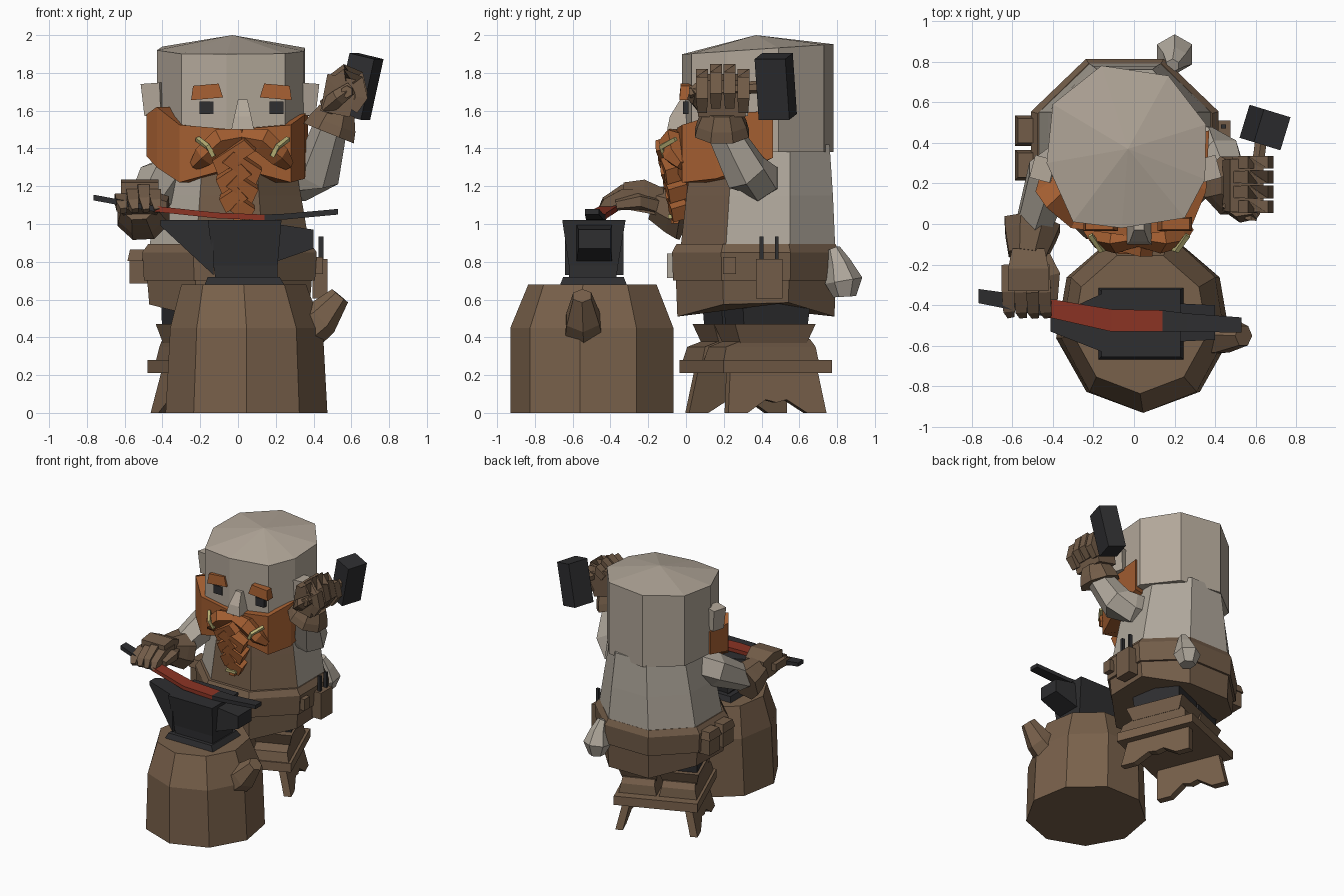
import bpy, bmesh, math
from mathutils import Vector, Euler

if "Cube" in bpy.data.objects:
    bpy.data.objects.remove(bpy.data.objects["Cube"])

def mat(name, *rgb):
    m = bpy.data.materials.new(name)
    lin = [((c / 255 + 0.055) / 1.055) ** 2.4 for c in rgb]
    m.diffuse_color = (*lin, 1)
    m.use_nodes = True
    m.node_tree.nodes["Principled BSDF"].inputs["Base Color"].default_value = m.diffuse_color
    return m

SKIN = mat("pale skin", 178, 167, 153)
SHIRT = mat("pale cloth", 175, 167, 155)
BROWN = mat("brown leather", 114, 92, 72)
WOOD = mat("wood", 121, 97, 75)
ORANGE = mat("ginger hair", 163, 94, 49)
DARK = mat("dark iron", 46, 46, 48)
RED = mat("hot metal", 140, 52, 36)
GOLD = mat("gold", 186, 178, 118)

def loft(name, rings, m, m2=None, rule=None):
    """Skin a list of equal point rings, cap both ends."""
    bm = bmesh.new()
    vs = [[bm.verts.new(p) for p in r] for r in rings]
    n = len(vs[0])
    for a, b in zip(vs, vs[1:]):
        for i in range(n):
            bm.faces.new((a[i], a[(i + 1) % n], b[(i + 1) % n], b[i]))
    bm.faces.new(vs[0][::-1])
    bm.faces.new(vs[-1])
    bmesh.ops.remove_doubles(bm, verts=bm.verts, dist=0.0005)
    bmesh.ops.recalc_face_normals(bm, faces=bm.faces)
    if rule:
        for f in bm.faces:
            f.material_index = int(rule(f.calc_center_median()))
    me = bpy.data.meshes.new(name)
    bm.to_mesh(me)
    bm.free()
    me.materials.append(m)
    if m2:
        me.materials.append(m2)
    ob = bpy.data.objects.new(name, me)
    bpy.context.collection.objects.link(ob)
    return ob

def ring(cx, cy, z, rx, ry, n=8, rot=22.5):
    a = [math.tau * i / n + math.radians(rot) for i in range(n)]
    return [(cx + rx * math.cos(t), cy + ry * math.sin(t), z) for t in a]

def rect(x0, x1, y0, y1, z):
    return [(x0, y0, z), (x1, y0, z), (x1, y1, z), (x0, y1, z)]

def rect_x(x, y0, y1, z0, z1):
    return [(x, y0, z0), (x, y1, z0), (x, y1, z1), (x, y0, z1)]

def box(name, c, s, m, rot=(0, 0, 0), taper=1.0):
    e = Euler([math.radians(a) for a in rot]).to_matrix()
    rs = []
    for z, t in ((-.5, 1), (.5, taper)):
        rs.append([Vector(c) + e @ Vector((x * s[0] * t, y * s[1] * t, z * s[2]))
                   for x, y in ((-.5, -.5), (.5, -.5), (.5, .5), (-.5, .5))])
    return loft(name, rs, m)

def tube(name, pts, radii, m, n=6):
    pts = [Vector(p) for p in pts]
    d = pts[-1] - pts[0]
    ref = Vector((0, 1, 0)) if abs(d.x) > max(abs(d.y), abs(d.z)) else Vector((1, 0, 0))
    rs = []
    for i, p in enumerate(pts):
        t = (pts[min(i + 1, len(pts) - 1)] - pts[max(i - 1, 0)]).normalized()
        u = (ref - t * ref.dot(t)).normalized()
        v = t.cross(u)
        rs.append([p + radii[i] * (u * math.cos(a) + v * math.sin(a))
                   for a in (math.tau * (k + .5) / n for k in range(n))])
    return loft(name, rs, m)

# tree stump with a branch stub
loft("stump", [ring(.045, -.485, 0, .435, .445, 9, 30), ring(.045, -.485, .45, .41, .445, 9, 30),
               ring(.03, -.485, .68, .335, .35, 9, 30)], WOOD)
tube("stump_branch", [(.33, -.54, .42), (.44, -.545, .50), (.54, -.55, .62)], [.12, .1, .055], WOOD, 6)

# anvil
loft("anvil_foot", [rect(-.18, .25, -.67, -.31, .67), rect(-.16, .22, -.65, -.33, .72)], DARK)
loft("anvil_body", [rect(-.12, .21, -.62, -.37, .71), rect(-.13, .21, -.62, -.36, .78),
                    rect(-.16, .23, -.655, -.32, 1.02)], DARK)
loft("anvil_horn", [rect_x(-.41, -.53, -.46, .99, 1.02), rect_x(-.13, -.64, -.33, .73, 1.02)], DARK)
loft("anvil_heel", [rect_x(.2, -.58, -.39, .8, 1.0), rect_x(.4, -.57, -.40, .87, .97)], DARK)

# blade with a hot middle
blade = [(-.765, -.39, -.32, 1.125), (-.44, -.455, -.365, 1.065), (-.11, -.53, -.42, 1.03),
         (.14, -.53, -.425, 1.02), (.26, -.53, -.44, 1.025), (.53, -.535, -.46, 1.05)]
loft("blade", [rect_x(x, a, b, z, z + .03) for x, a, b, z in blade], DARK, RED,
     lambda c: -.44 < c.x < .13)

# stool, boots and trousers: built square, then turned together
C = -.045
legs = [box("stool_seat", (0, 0, .245), (.62, .62, .07), WOOD)]
side = [(-.28, 0), (-.17, 0), (-.06, .07), (0, .055), (.06, .07), (.17, 0), (.28, 0), (.25, .22), (-.25, .22)]
for s in (-1, 1):
    legs.append(loft("stool_side", [[(s * (o + .05 * (1 - z / .22)), y, z) for y, z in side]
                                    for o in (.2, .255)], WOOD))
    x = s * .15
    legs.append(loft("boot_foot", [rect(x - .14, x + .14, -.30, .24, .28), rect(x - .125, x + .125, -.28, .23, .35),
                                   rect(x - .12, x + .12, -.17, .2, .39)], BROWN))
    legs.append(loft("boot_cuff", [rect(x - .125, x + .125, -.2, .18, .37),
                                   rect(x - .15, x + .15, -.24, .22, .47)], BROWN))
    legs.append(loft("trouser_leg", [rect(x - .13, x + .13, -.18, .18, .44),
                                     rect(x - .13, x + .15, -.2, .2, .66)], DARK))
for ob in legs:
    ob.location = (-.075, .37, 0)
    ob.rotation_euler.z = math.radians(22)

# skirt of the apron and the belt
skirt = [(px, py, z + .09 * math.sin(math.pi * min(1, max(0, py / .78))))
         for px, py, z in ring(C, .37, .51, .46, .45)]
loft("skirt", [skirt, ring(C, .37, .74, .475, .46)], BROWN)
loft("belt", [ring(C, .37, .70, .49, .475), ring(C, .37, .85, .50, .48),
              ring(C, .37, .895, .465, .455)], BROWN)
box("buckle", (C + .02, -.075, .78), (.15, .05, .13), SHIRT)

# torso, apron bib on its front faces
loft("torso", [ring(C, .38, .85, .465, .445), ring(C, .39, 1.15, .41, .42), ring(C, .40, 1.42, .355, .39)],
     SHIRT, BROWN, lambda c: c.y < .16 and c.x > -.2)

# belt bags and nails
for y in (.29, .46):
    box("left_pouch", (-.52, y, .75), (.11, .13, .13), BROWN)
    box("left_pouch_flap", (-.52, y, .835), (.13, .15, .06), BROWN, taper=.8)
box("right_pouch", (.435, .44, .71), (.08, .14, .21), BROWN)
for y in (.40, .48):
    box("nail", (.44, y, .87), (.025, .02, .13), DARK)
box("right_tool_loop", (.42, .23, .78), (.06, .07, .09), BROWN)
tube("back_sack", [(.2, .84, .615), (.2, .835, .70), (.2, .81, .79), (.19, .78, .87)],
     [.06, .1, .065, .035], SHIRT, 6)

# head
outline = [(-.30, .01), (-.06, -.02), (.25, .03), (.35, .22), (.355, .49), (.17, .73),
           (-.16, .78), (-.40, .59), (-.43, .3)]
loft("head", [[(x, y, 1.38) for x, y in outline], [(x, y, 1.9 + .05 * y / .75) for x, y in outline],
              [(-.03, .37, 2.0)] * 9], SKIN)
for x, s in ((-.445, -1), (.36, 1)):
    box("ear", (x, .27, 1.66), (.09, .1, .17), SKIN, (0, s * 4, s * 15), 1.15)
loft("nose", [rect(-.035, .085, -.10, .03, 1.50), rect(-.02, .07, -.085, .03, 1.57),
              rect(0, .05, -.03, .03, 1.66)], SKIN)
for s in (-1, 1):
    x = .018 + s * .185
    box("eye", (x, -.002, 1.615), (.075, .03, .065), DARK)
    box("eyebrow", (x, -.0, 1.70), (.17, .07, .075), ORANGE, (0, s * 5, 0), .8)

# beard shell from ear to ear
shell = [(-.44, .32, 1.38, 1.56), (-.485, .16, 1.36, 1.58), (-.43, .08, 1.3, 1.62), (-.31, -.02, 1.22, 1.525),
         (-.02, -.06, 1.30, 1.5), (.28, -.02, 1.22, 1.525), (.355, .16, 1.24, 1.58), (.37, .46, 1.35, 1.60)]
loft("beard", [[(x, y, a), (x, y, b), (x * .75 - .01, y * .7 + .12, b), (x * .75 - .01, y * .7 + .12, a)]
               for x, y, a, b in shell], ORANGE)

# moustache, braid and gold rings
for s in (-1, 1):
    tube("moustache", [(.02, -.06, 1.46), (.02 + s * .11, -.075, 1.44), (.02 + s * .2, -.06, 1.36),
                       (.02 + s * .25, -.02, 1.31)], [.05, .07, .06, .03], ORANGE, 5)
    x = .025 + s * .195
    tube("moustache_ring", [(x - s * .04, -.115, 1.36), (x - s * .01, -.13, 1.41), (x + s * .045, -.055, 1.45)],
         [.016] * 3, GOLD, 4)
for i in range(6):
    w = .24 - .025 * i
    s = 1 if i % 2 else -1
    box("braid_knot", (s * .025, -.07 + .006 * i, 1.375 - .058 * i), (w, .15 - .01 * i, .08), ORANGE,
        (20, s * 32, s * 15), .85)
box("braid_ring", (0, -.06, 1.04), (.085, .07, .02), GOLD)
box("braid_tip", (0, -.06, 1.022), (.05, .04, .04), ORANGE)

# left arm and the glove holding the blade
tube("left_sleeve", [(-.28, .32, 1.27), (-.42, .23, 1.22), (-.5, -.02, 1.08)], [.13, .125, .095], SHIRT)
tube("left_cuff", [(-.50, .0, 1.05), (-.51, -.06, 1.07), (-.525, -.16, 1.11)], [.15, .135, .1], BROWN, 8)
loft("left_palm", [[(x, y, z) for x, z in ((-.62 + k, a), (-.42 - k, a), (-.42 - k, b), (-.62 + k, b))]
                   for y, a, b, k in ((-.12, 1.04, 1.19, .02), (-.22, 1.06, 1.235, 0), (-.33, 1.08, 1.22, 0))], BROWN)
for i in range(4):
    x = -.625 + .06 * i
    z = -.05 * abs(i - 2) / 2
    tube("left_finger", [(x, -.2, 1.18 + z), (x + .005, -.33, 1.18 + z), (x + .01, -.42, 1.12 + z / 2),
                         (x + .02, -.45, 1.07)], [.04, .044, .04, .025], BROWN, 4)
tube("left_thumb", [(-.45, -.17, 1.1), (-.40, -.25, 1.12), (-.40, -.37, 1.1)], [.05, .045, .03], BROWN, 5)

# right arm and the raised glove
tube("right_sleeve", [(.2, .4, 1.24), (.34, .38, 1.24), (.42, .32, 1.27), (.49, .18, 1.52)],
     [.11, .12, .125, .09], SHIRT)
tube("right_cuff", [(.48, .19, 1.48), (.50, .19, 1.53), (.525, .19, 1.60)], [.155, .14, .105], BROWN, 8)
box("right_palm", (.535, .19, 1.68), (.16, .25, .2), BROWN, (0, 12, 0), 1.05)
for i in range(4):
    y = .085 + .073 * i
    t = 1.79 + (.025 if i in (1, 2) else 0)
    tube("right_finger", [(.5, y, t - .05), (.565, y, t), (.635, y, t - .03), (.655, y, t - .12), (.61, y, t - .19)],
         [.04, .045, .045, .045, .035], BROWN, 4)
tube("right_thumb", [(.47, .1, 1.62), (.53, .05, 1.67), (.6, .06, 1.72)], [.05, .045, .035], BROWN, 5)

# hammer
tube("hammer_handle", [(.575, .02, 1.70), (.63, .45, 1.73)], [.033, .033], WOOD, 6)
box("hammer_head", (.645, .475, 1.728), (.14, .17, .33), DARK, (0, 13, -17))
